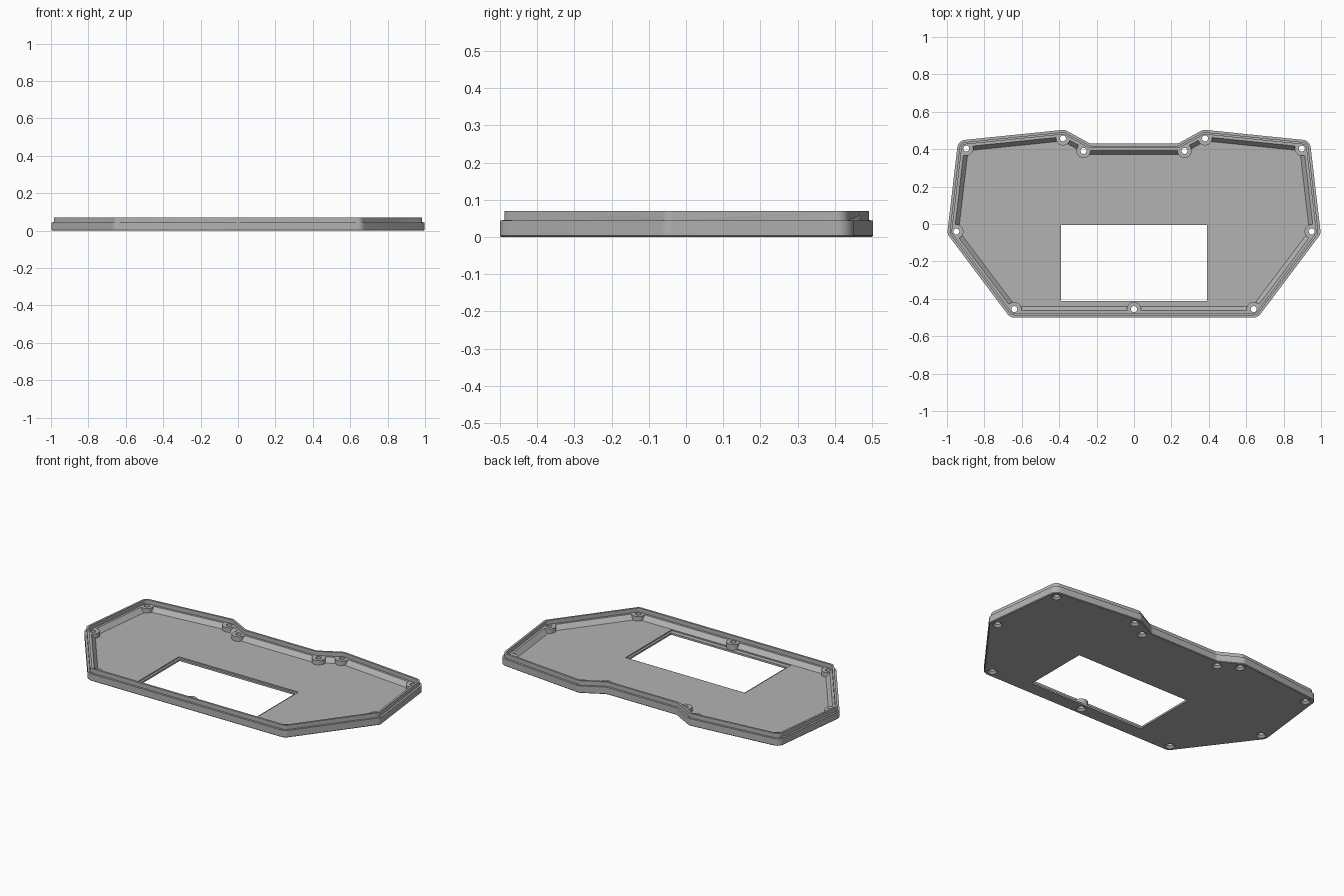
import bpy, bmesh, math
from mathutils import Vector, Matrix

cube = bpy.data.objects.get("Cube")
if cube:
    bpy.data.objects.remove(cube, do_unlink=True)

grey = bpy.data.materials.new("plain grey")
grey.use_nodes = True
grey.diffuse_color = (0.45, 0.45, 0.45, 1)
grey.node_tree.nodes["Principled BSDF"].inputs["Base Color"].default_value = (0.45, 0.45, 0.45, 1)

# Half outline of the screw line, mirrored to a full counter-clockwise loop
HALF = [(0.64, -0.455), (0.952, -0.04), (0.90, 0.405), (0.38, 0.458), (0.246, 0.385)]
CORE = [Vector(p) for p in HALF] + [Vector((-x, y)) for x, y in reversed(HALF)]
STEPS = 8


def ring(offset):
    """Offset outline with filleted corners."""
    pts = []
    count = len(CORE)
    for i, p in enumerate(CORE):
        d1 = (p - CORE[i - 1]).normalized()
        d2 = (CORE[(i + 1) % count] - p).normalized()
        n1, n2 = Vector((d1.y, -d1.x)), Vector((d2.y, -d2.x))
        corner = p + (n1 + n2) * offset / (1 + n1.dot(n2))
        turn = math.atan2(d1.cross(d2), d1.dot(d2))
        side = 1 if turn > 0 else -1
        radius = max(offset, 0.004) if side > 0 else 0.08 - offset
        start = corner - d1 * radius * math.tan(abs(turn) / 2)
        centre = start - n1 * radius * side
        for k in range(STEPS + 1):
            pts.append(centre + Matrix.Rotation(turn * k / STEPS, 2) @ (n1 * radius * side))
    return pts


def make_object(name, bm):
    bmesh.ops.recalc_face_normals(bm, faces=bm.faces)
    mesh = bpy.data.meshes.new(name)
    bm.to_mesh(mesh)
    bm.free()
    mesh.materials.append(grey)
    obj = bpy.data.objects.new(name, mesh)
    bpy.context.collection.objects.link(obj)
    return obj


def box(name, x, y0, y1, z0, z1):
    bm = bmesh.new()
    size = Matrix.Diagonal((2 * x, y1 - y0, z1 - z0, 1))
    bmesh.ops.create_cube(bm, size=1, matrix=Matrix.Translation((0, (y0 + y1) / 2, (z0 + z1) / 2)) @ size)
    return make_object(name, bm)


def cylinders(name, r0, r1, z0, z1):
    bm = bmesh.new()
    for x, y in SCREWS:
        bmesh.ops.create_cone(bm, cap_ends=True, segments=32, radius1=r0, radius2=r1,
                              depth=z1 - z0, matrix=Matrix.Translation((x, y, (z0 + z1) / 2)))
    return make_object(name, bm)


def combine(target, tool, operation):
    """Apply a boolean and remove the tool."""
    mod = target.modifiers.new(operation, 'BOOLEAN')
    mod.operation, mod.object, mod.solver = operation, tool, 'EXACT'
    graph = bpy.context.evaluated_depsgraph_get()
    mesh = bpy.data.meshes.new_from_object(target.evaluated_get(graph))
    target.modifiers.clear()
    target.data = mesh
    bpy.data.objects.remove(tool, do_unlink=True)


# Tray: loft from the underside, over the stepped lip, down to the floor
SECTION = [(0.041, 0), (0.045, 0.004), (0.045, 0.044), (0.033, 0.044), (0.033, 0.07),
           (0.021, 0.07), (0.021, 0.045), (0.008, 0.045), (-0.014, 0.018)]
bm = bmesh.new()
loops = [[bm.verts.new((p.x, p.y, z)) for p in ring(o)] for o, z in SECTION]
for low, high in zip(loops, loops[1:]):
    for i in range(len(low)):
        bm.faces.new((low[i - 1], low[i], high[i], high[i - 1]))
bm.faces.new(loops[0][::-1])
bm.faces.new(loops[-1])
tray = make_object("tray", bm)

# Window with a shallow recess around it
combine(tray, box("recess_cutter", 0.403, -0.44, 0.007, 0.011, 0.03), 'DIFFERENCE')
combine(tray, box("window_cutter", 0.39, -0.413, -0.006, -0.1, 0.03), 'DIFFERENCE')

# Screw bosses, then countersunk through holes
right = [(0.64, -0.455), (0.95, -0.04), (0.897, 0.403), (0.38, 0.458), (0.27, 0.391)]
SCREWS = right + [(-x, y) for x, y in right] + [(0, -0.455)]
combine(tray, cylinders("screw_bosses", 0.038, 0.038, 0.008, 0.0455), 'UNION')
combine(tray, cylinders("hole_cutter", 0.016, 0.016, -0.05, 0.1), 'DIFFERENCE')
combine(tray, cylinders("countersink_cutter", 0.029, 0.015, -0.001, 0.013), 'DIFFERENCE')

bpy.ops.object.select_all(action='DESELECT')
tray.select_set(True)
bpy.context.view_layer.objects.active = tray
bpy.ops.object.shade_smooth_by_angle(angle=math.radians(30))
